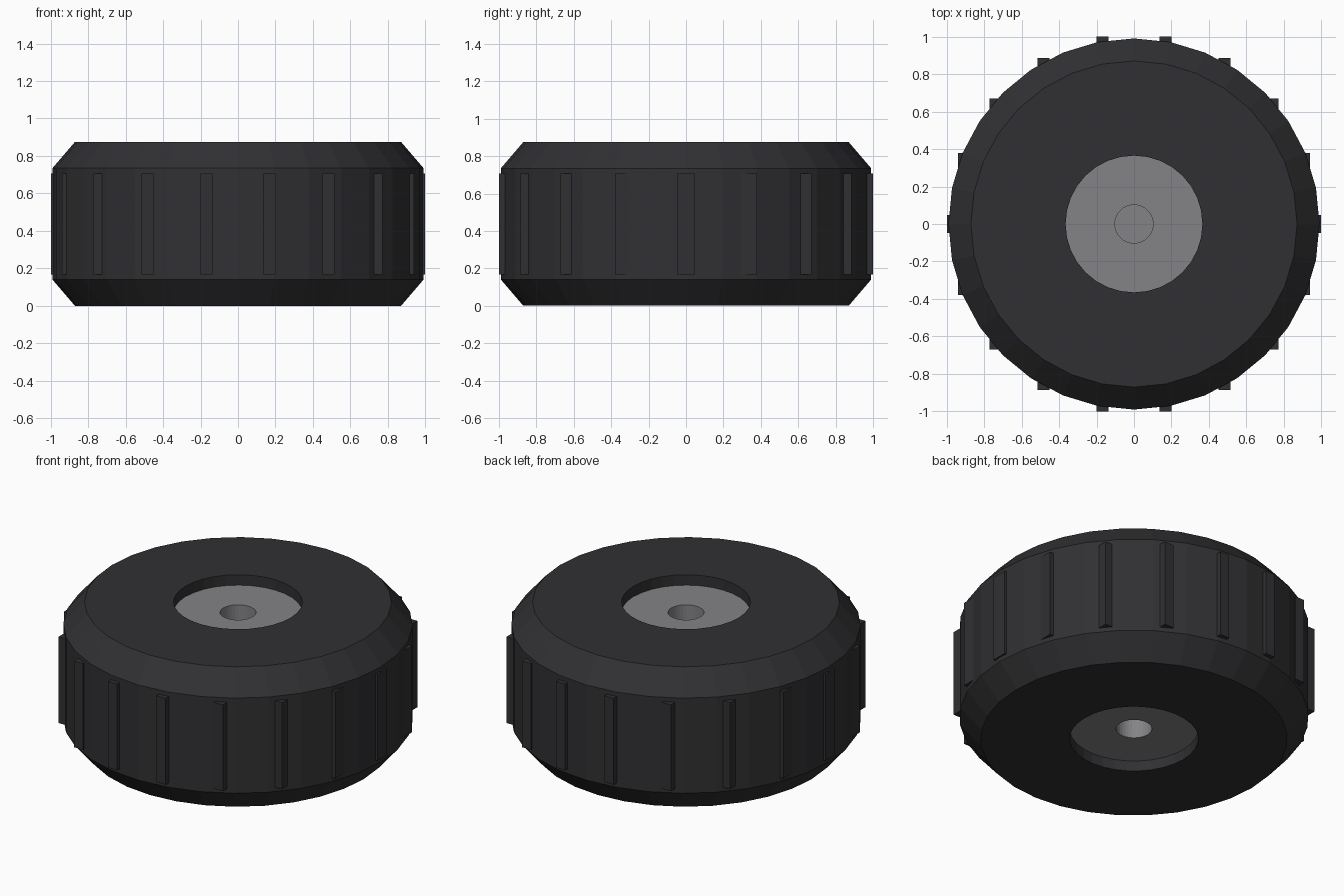
import bpy, bmesh
from math import cos, sin, pi, radians

if "Cube" in bpy.data.objects:
    bpy.data.objects.remove(bpy.data.objects["Cube"])

SIDES = 32

def material(name, rgb):
    m = bpy.data.materials.new(name)
    m.diffuse_color = (*rgb, 1)
    m.use_nodes = True
    m.node_tree.nodes["Principled BSDF"].inputs["Base Color"].default_value = m.diffuse_color
    return m

def lathe(name, profile, mat, closed):
    """Revolve an (r, z) profile around z; open profiles get end caps."""
    bm = bmesh.new()
    rings = [[bm.verts.new((r * cos(2 * pi * i / SIDES), r * sin(2 * pi * i / SIDES), z))
              for i in range(SIDES)] for r, z in profile]
    pairs = list(zip(rings, rings[1:]))
    if closed:
        pairs.append((rings[-1], rings[0]))
    else:
        bm.faces.new(rings[0])
        bm.faces.new(rings[-1])
    for a, b in pairs:
        for i in range(SIDES):
            j = (i + 1) % SIDES
            bm.faces.new((a[i], a[j], b[j], b[i]))
    return finish(name, bm, mat)

def finish(name, bm, mat):
    bmesh.ops.recalc_face_normals(bm, faces=bm.faces)
    me = bpy.data.meshes.new(name)
    bm.to_mesh(me)
    bm.free()
    me.materials.append(mat)
    ob = bpy.data.objects.new(name, me)
    bpy.context.collection.objects.link(ob)
    return ob

rubber = material("rubber", (0.03, 0.03, 0.033))
metal = material("metal", (0.23, 0.23, 0.24))

# Tyre: chamfered ring
lathe("tyre", [(0.365, 0), (0.87, 0), (0.99, 0.14), (0.99, 0.735),
               (0.87, 0.875), (0.365, 0.875)], rubber, True)

# Hub: recessed disc with a blind axle socket on both sides
lathe("hub", [(0.102, 0.40), (0.102, 0.065), (0.365, 0.065),
              (0.365, 0.81), (0.102, 0.81), (0.102, 0.475)], metal, False)

# Tread lugs: upright bars around the rim, all aligned to the axes
bm = bmesh.new()
for i in range(18):
    a = radians(20 * i)
    lug = bmesh.ops.create_cube(bm, size=1)["verts"]
    bmesh.ops.scale(bm, verts=lug, vec=(0.064, 0.098, 0.54))
    bmesh.ops.translate(bm, verts=lug, vec=(0.966 * cos(a), 0.966 * sin(a), 0.4375))
finish("tread_lugs", bm, rubber)
